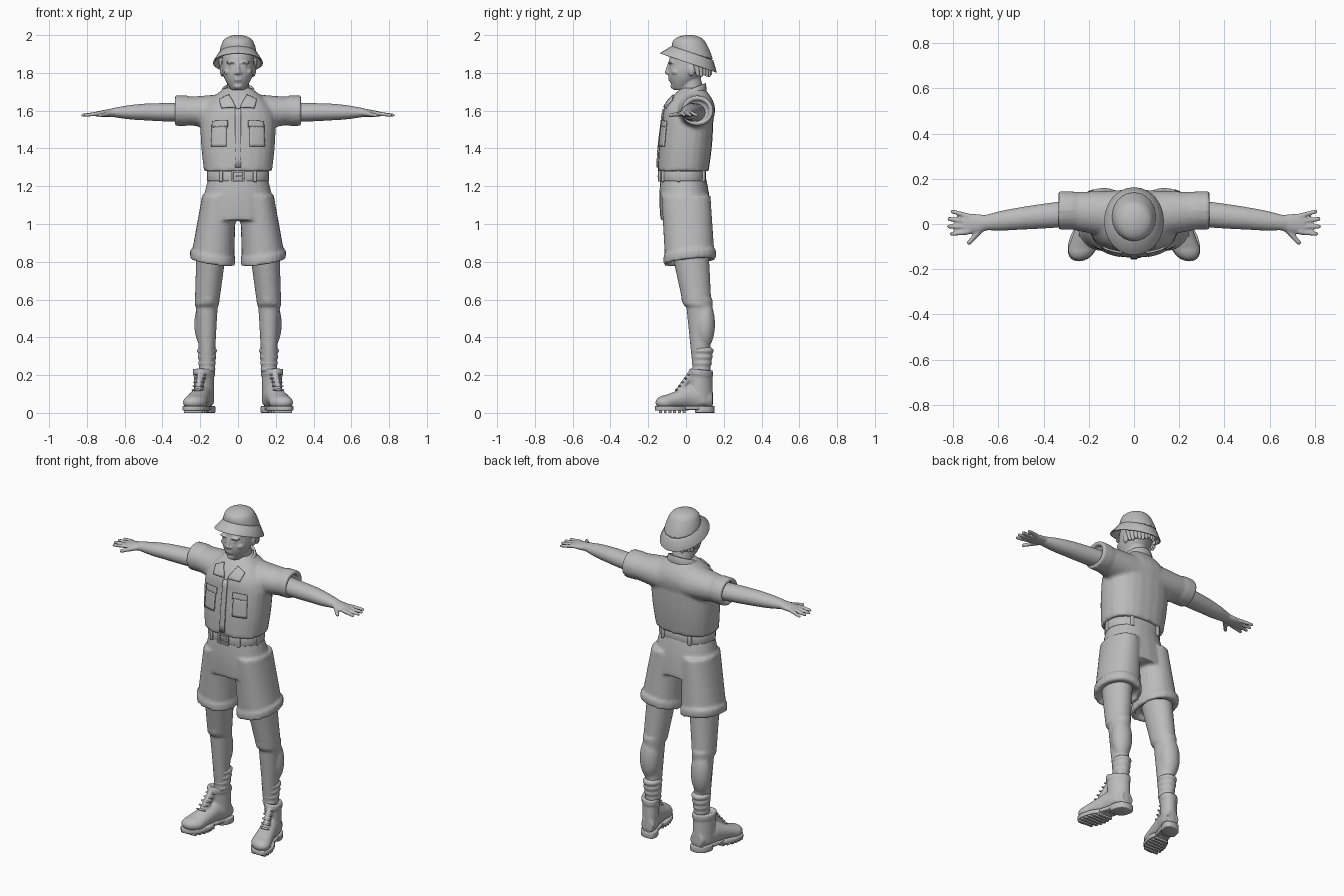
import bpy, bmesh, math, random
from mathutils import Matrix, Quaternion, Vector

if "Cube" in bpy.data.objects:
    bpy.data.objects.remove(bpy.data.objects["Cube"])
random.seed(4)
SIDES = (("left", 1), ("right", -1))
SEGMENTS = 24
CROSS_AXES = ((1, 2), (0, 2), (0, 1))
CIRCLE = [(math.cos(math.tau * i / SEGMENTS), math.sin(math.tau * i / SEGMENTS)) for i in range(SEGMENTS)]
LATITUDES = [math.radians(angle) for angle in range(-82, 90, 12)]

grey = bpy.data.materials.new("plain grey")
grey.use_nodes = True
grey.diffuse_color = (0.5, 0.5, 0.5, 1)
grey.node_tree.nodes["Principled BSDF"].inputs["Base Color"].default_value = grey.diffuse_color


def signed_power(value, power):
    return math.copysign(abs(value) ** (2 / power), value)


def ring(bm, centre, radii, axis, tilt, side, power):
    u, v = CROSS_AXES[axis]
    verts = []
    for cosine, sine in CIRCLE:
        across = signed_power(cosine, power) * radii[0]
        along = signed_power(sine, power) * radii[1]
        point = Vector(centre)
        point[u] += across
        point[v] += along
        point[axis] += tilt[0] * across + tilt[1] * along
        point.x *= side
        verts.append(bm.verts.new(point))
    return verts


def bridge(bm, first, second):
    for i in range(SEGMENTS):
        j = (i + 1) % SEGMENTS
        bm.faces.new((first[i], first[j], second[j], second[i]))


def skin(bm, rings):
    for first, second in zip(rings, rings[1:]):
        bridge(bm, first, second)
    bm.faces.new(rings[0])
    bm.faces.new(rings[-1])


def main_axis(start, end):
    lengths = [abs(c) for c in end - start]
    return lengths.index(max(lengths))


def tube(bm, start, end, start_radii, end_radii, bulge=0, tilt=(0, 0), side=1, power=2, steps=10):
    """Solid tapering form between two ellipses; the tilt fades towards the end."""
    start, end = Vector(start), Vector(end)
    start_radii, end_radii = Vector(start_radii), Vector(end_radii)
    axis = main_axis(start, end)
    rings = []
    for i in range(steps + 1):
        t = i / steps
        swell = bulge * math.sin(math.pi * t)
        radii = [r + swell for r in start_radii.lerp(end_radii, t)]
        slope = [k * (1 - t) for k in tilt]
        rings.append(ring(bm, start.lerp(end, t), radii, axis, slope, side, power))
    skin(bm, rings)


def band(bm, start, end, start_radii, end_radii, wall, tilt=(0, 0), side=1, power=2):
    """Open hoop with a wall thickness."""
    start, end = Vector(start), Vector(end)
    axis = main_axis(start, end)
    outline = ((start, start_radii, 0), (end, end_radii, 0), (end, end_radii, wall), (start, start_radii, wall))
    rings = [ring(bm, centre, [r - inset for r in radii], axis, tilt, side, power)
             for centre, radii, inset in outline]
    for first, second in zip(rings, rings[1:] + rings[:1]):
        bridge(bm, first, second)


def rounded(bm, start, end, start_radii, end_radii, turn, side):
    """Two half ellipsoids joined into one closed form."""
    rings = []
    for latitude in LATITUDES:
        centre, radii = (start, start_radii) if latitude < 0 else (end, end_radii)
        width, height = math.cos(latitude), math.sin(latitude)
        verts = []
        for cosine, sine in CIRCLE:
            offset = Vector((cosine * width * radii[0], sine * width * radii[1], height * radii[2]))
            point = Vector(centre) + turn @ offset
            point.x *= side
            verts.append(bm.verts.new(point))
        rings.append(verts)
    skin(bm, rings)


def blob(bm, centre, radii, side=1):
    rounded(bm, centre, centre, radii, radii, Quaternion(), side)


def limb(bm, start, end, start_radius, end_radius, side=1):
    turn = (Vector(end) - Vector(start)).to_track_quat("Z", "Y")
    rounded(bm, start, end, [start_radius] * 3, [end_radius] * 3, turn, side)


def box(bm, centre, size):
    matrix = Matrix.Translation(centre) @ Matrix.Diagonal((*size, 1))
    bmesh.ops.create_cube(bm, size=1, matrix=matrix)


def finish(name, bm, voxel=0, bevel=0):
    bmesh.ops.recalc_face_normals(bm, faces=bm.faces)
    mesh = bpy.data.meshes.new(name)
    bm.to_mesh(mesh)
    bm.free()
    mesh.polygons.foreach_set("use_smooth", [True] * len(mesh.polygons))
    mesh.materials.append(grey)
    obj = bpy.data.objects.new(name, mesh)
    bpy.context.collection.objects.link(obj)
    if bevel:
        soften = obj.modifiers.new("soft edge", "BEVEL")
        soften.width, soften.segments = bevel, 2
    if voxel:
        blend = obj.modifiers.new("blend", "REMESH")
        blend.mode, blend.voxel_size, blend.use_smooth_shade = "VOXEL", voxel, True
        relax = obj.modifiers.new("relax", "SMOOTH")
        relax.factor, relax.iterations = 0.5, 3
    return obj


def patch(name, corners, depth, target, side=1, cuts=6):
    """Thin cloth panel laid on the target; corners are (x, z) points."""
    bm = bmesh.new()
    bm.faces.new([bm.verts.new((x * side, depth, z)) for x, z in corners])
    bmesh.ops.subdivide_edges(bm, edges=bm.edges[:], cuts=cuts, use_grid_fill=True)
    obj = finish(name, bm)
    wrap = obj.modifiers.new("lay", "SHRINKWRAP")
    wrap.target, wrap.wrap_mode, wrap.offset = target, "OUTSIDE_SURFACE", 0.004
    thicken = obj.modifiers.new("thickness", "SOLIDIFY")
    thicken.thickness, thicken.offset = 0.008, 0


def rectangle(left, right, bottom, top):
    return [(left, bottom), (right, bottom), (right, top), (left, top)]


# Shirt with rolled sleeves
bm = bmesh.new()
tube(bm, (0, -.015, 1.28), (0, .01, 1.55), (.18, .135), (.2, .135), bulge=.005, power=2.4)
tube(bm, (0, .01, 1.55), (0, .035, 1.72), (.2, .135), (.07, .06), bulge=.03, power=2.4)
for name, side in SIDES:
    tube(bm, (.05, .04, 1.59), (.3, .06, 1.6), (.11, .1), (.08, .07), side=side)
    band(bm, (.265, .06, 1.6), (.335, .06, 1.6), (.085, .08), (.085, .08), .024, side=side)
shirt = finish("shirt", bm, voxel=.01)

# Collar, front strip and pockets
bm = bmesh.new()
band(bm, (0, .025, 1.67), (0, .025, 1.715), (.1, .085), (.085, .08), .012, tilt=(0, .4))
finish("collar_band", bm, bevel=.004)
patch("shirt_front_strip", rectangle(-.016, .016, 1.3, 1.62), -.15, shirt)
for name, side in SIDES:
    patch(name + "_collar_flap", [(.01, 1.61), (.085, 1.61), (.115, 1.69), (.055, 1.72)], -.1, shirt, side)
    patch(name + "_pocket", rectangle(.06, .15, 1.41, 1.52), -.13, shirt, side)
    patch(name + "_pocket_flap", rectangle(.055, .155, 1.515, 1.55), -.14, shirt, side)

# Belt, loops and buckle
bm = bmesh.new()
band(bm, (0, -.015, 1.228), (0, -.015, 1.28), (.165, .122), (.165, .122), .02, power=2.3)
finish("belt", bm, bevel=.004)
bm = bmesh.new()
for name, side in SIDES:
    for x, y in ((.09, -.122), (.09, .092), (.155, -.04)):
        box(bm, (x * side, y, 1.253), (.02, .02, .06))
finish("belt_loops", bm, bevel=.004)
bm = bmesh.new()
for name, side in SIDES:
    box(bm, (side * .03, -.14, 1.253), (.01, .015, .056))
    box(bm, (0, -.14, 1.253 + side * .024), (.07, .015, .01))
box(bm, (.01, -.145, 1.253), (.04, .01, .01))
finish("belt_buckle", bm, bevel=.002)

# Shorts with turned-up hems
bm = bmesh.new()
tube(bm, (0, -.015, 1.25), (0, 0, 1.02), (.155, .12), (.2, .135), bulge=.006, power=2.2)
for name, side in SIDES:
    tube(bm, (.1, 0, 1.15), (.135, .02, .82), (.09, .13), (.115, .132), side=side, power=2.2)
    band(bm, (.134, .02, .845), (.134, .02, .8), (.12, .14), (.12, .14), .025, tilt=(.15, .12), side=side,
         power=2.2)
finish("shorts", bm, voxel=.01)

for name, side in SIDES:
    # Bare leg and wrinkled sock
    bm = bmesh.new()
    tube(bm, (.14, .02, .87), (.165, .06, .57), (.08, .1), (.064, .075), side=side)
    tube(bm, (.165, .07, .6), (.164, .08, .2), (.06, .072), (.036, .042), side=side)
    blob(bm, (.172, .1, .47), (.06, .054, .13), side)
    blob(bm, (.16, .01, .61), (.04, .035, .05), side)
    finish(name + "_leg", bm, voxel=.009)
    bm = bmesh.new()
    for i in range(4):
        radius = .045 + .003 * i
        blob(bm, (.164, .082 + .002 * i, .23 + .033 * i), (radius, radius + .006, .026), side)
    finish(name + "_sock", bm, voxel=.008)

    # Boot upper, laces, sole and treads, all turned outwards
    def finish_boot_part(part, bm, **options):
        for v in bm.verts:
            v.co.x = side * (.165 + v.co.x + (.14 - v.co.y) * .26)
        finish(name + part, bm, **options)

    bm = bmesh.new()
    tube(bm, (0, .14, .07), (0, .02, .085), (.04, .045), (.05, .062), bulge=.005)
    tube(bm, (0, .03, .085), (0, -.11, .058), (.05, .062), (.062, .036))
    blob(bm, (0, -.1, .055), (.063, .062, .04))
    tube(bm, (0, .085, .05), (0, .08, .22), (.05, .06), (.052, .058))
    band(bm, (0, .08, .2), (0, .08, .23), (.057, .064), (.057, .064), .016, tilt=(0, -.1))
    limb(bm, (0, .03, .21), (0, -.03, .12), .02, .022)
    finish_boot_part("_boot", bm, voxel=.007)
    bm = bmesh.new()
    for i in range(5):
        t = i / 4
        blob(bm, (0, -.05 + .065 * t, .122 + .08 * t), (.032, .008, .006))
    finish_boot_part("_laces", bm)
    bm = bmesh.new()
    tube(bm, (0, -.075, .012), (0, -.075, .036), (.067, .09), (.067, .09), power=2.3, steps=1)
    tube(bm, (0, .1, 0), (0, .1, .036), (.052, .052), (.052, .052), power=2.5, steps=1)
    box(bm, (0, .03, .026), (.09, .12, .02))
    finish_boot_part("_sole", bm, bevel=.004)
    bm = bmesh.new()
    for i in range(6):
        box(bm, (0, -.01 - .025 * i, .008), (.09 + .03 * math.sin(i * .6), .015, .016))
    finish_boot_part("_treads", bm, bevel=.002)

    # Arm and hand with spread fingers
    bm = bmesh.new()
    tube(bm, (.25, .05, 1.59), (.5, .025, 1.593), (.058, .05), (.05, .044), bulge=.002, side=side)
    tube(bm, (.48, .027, 1.593), (.67, .005, 1.59), (.05, .045), (.032, .022), bulge=.004, side=side)
    tube(bm, (.65, .005, 1.59), (.755, 0, 1.582), (.034, .022), (.046, .012), bulge=.002, side=side)
    for i in range(4):
        reach = .8 + .022 * math.sin(math.pi * (i + .2) / 3.6)
        limb(bm, (.735, .036 - .024 * i, 1.585), (reach, .055 - .033 * i, 1.576), .012, .009, side)
    limb(bm, (.675, -.02, 1.585), (.73, -.083, 1.575), .015, .01, side)
    finish(name + "_arm", bm, voxel=.006)

# Head, face and neck
bm = bmesh.new()
tube(bm, (0, -.03, 1.71), (0, .02, 1.85), (.035, .035), (.087, .11), bulge=.015)
blob(bm, (0, .02, 1.86), (.087, .11, .09))
limb(bm, (0, .045, 1.62), (0, .02, 1.77), .066, .058)
limb(bm, (0, -.088, 1.85), (0, -.1, 1.803), .008, .012)
for z in (1.762, 1.773):
    blob(bm, (0, -.084, z), (.022, .01, .005))
blob(bm, (0, -.068, 1.73), (.024, .014, .015))
for name, side in SIDES:
    blob(bm, (.012, -.093, 1.8), (.01, .01, .008), side)
    blob(bm, (.034, -.078, 1.855), (.03, .018, .008), side)
    blob(bm, (.033, -.076, 1.836), (.014, .01, .007), side)
    blob(bm, (.05, -.052, 1.805), (.024, .024, .018), side)
    blob(bm, (.084, .03, 1.815), (.012, .02, .032), side)
finish("head", bm, voxel=.005)

# Hair below the hat at the nape
bm = bmesh.new()
for i in range(13):
    angle = math.pi * (.08 + .84 * i / 12)
    x, y = math.cos(angle) * .085, math.sin(angle) * .09
    limb(bm, (x, .03 + y, 1.86), (x, .04 + y, random.uniform(1.785, 1.81)), .02, .009)
finish("hair", bm)

# Bucket hat with a sloping brim
bm = bmesh.new()
tube(bm, (0, .034, 1.9), (0, .015, 1.97), (.1, .11), (.08, .085), bulge=.003, tilt=(0, -.28))
blob(bm, (0, .015, 1.957), (.083, .088, .044))
finish("hat_crown", bm, voxel=.007)
bm = bmesh.new()
band(bm, (0, .034, 1.905), (0, .012, 1.852), (.1, .11), (.134, .152), .01, tilt=(0, -.34))
finish("hat_brim", bm, bevel=.003)
